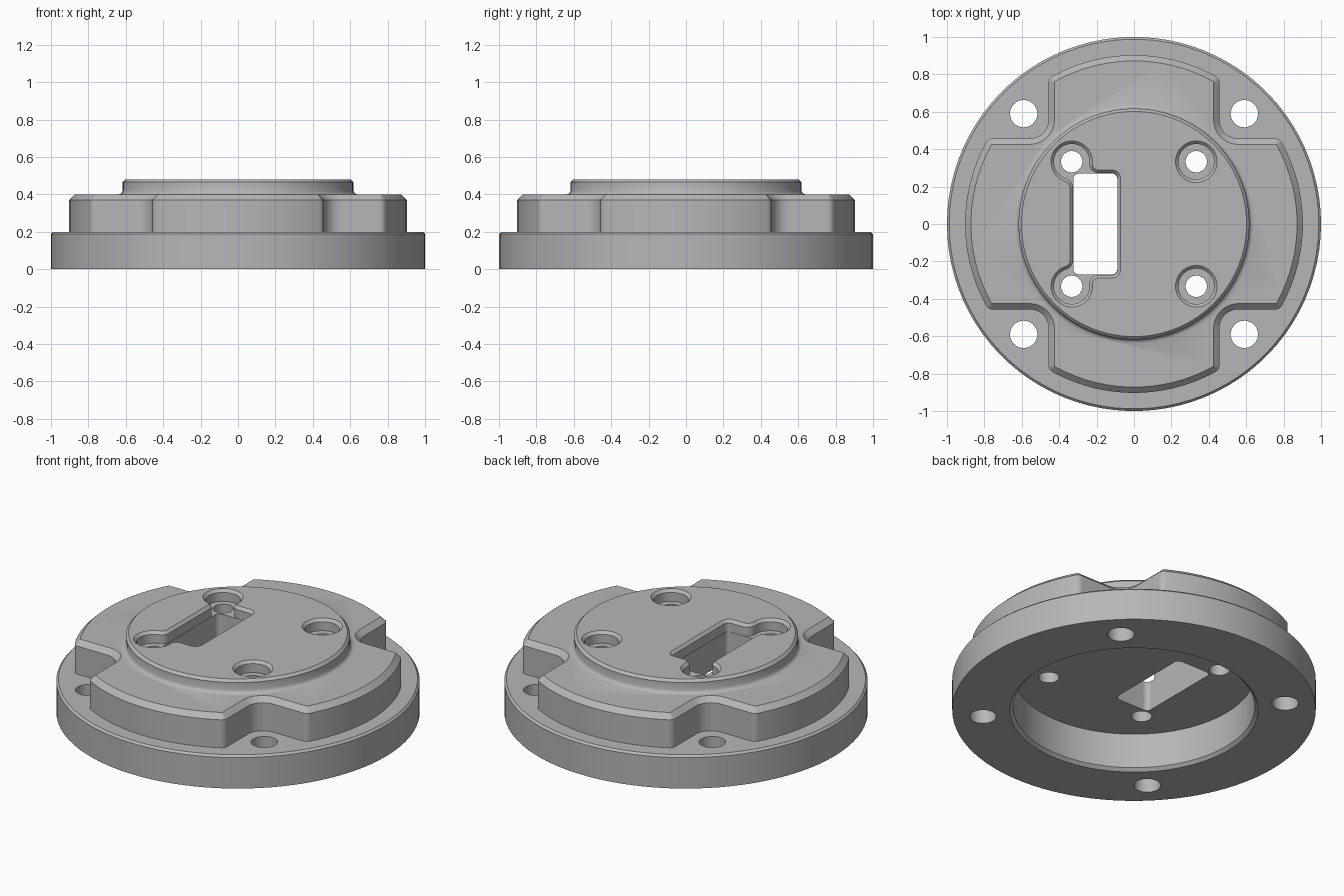
import bpy, bmesh
from math import sin, cos, radians, degrees, atan2, sqrt, ceil

if "Cube" in bpy.data.objects:
    bpy.data.objects.remove(bpy.data.objects["Cube"])

# Single material
grey = bpy.data.materials.new("machined_grey")
grey.use_nodes = True
colour = (0.47, 0.47, 0.47, 1)
grey.diffuse_color = colour
grey.node_tree.nodes["Principled BSDF"].inputs["Base Color"].default_value = colour


def outline(arcs, offset=0):
    """Closed path from tangent arcs (cx, cy, r, start, end), grown by offset.
    Arcs that turn clockwise are concave, so they shrink instead."""
    points = []
    for cx, cy, r, a0, a1 in arcs:
        radius = r + offset if a1 > a0 else r - offset
        steps = max(4, ceil(abs(a1 - a0) / 4))
        for i in range(steps + 1):
            a = radians(a0 + (a1 - a0) * i / steps)
            p = (cx + radius * cos(a), cy + radius * sin(a))
            if not points or abs(p[0] - points[-1][0]) + abs(p[1] - points[-1][1]) > 1e-4:
                points.append(p)
    if abs(points[0][0] - points[-1][0]) + abs(points[0][1] - points[-1][1]) < 1e-4:
        points.pop()
    return points


def stack(name, arcs, levels):
    """Solid lofted through (height, offset) levels of one outline."""
    bm = bmesh.new()
    rings = [[bm.verts.new((x, y, z)) for x, y in outline(arcs, d)] for z, d in levels]
    n = len(rings[0])
    for low, high in zip(rings, rings[1:]):
        for i in range(n):
            j = (i + 1) % n
            bm.faces.new((low[i], low[j], high[j], high[i]))
    bm.faces.new(rings[0][::-1])
    bm.faces.new(rings[-1])
    mesh = bpy.data.meshes.new(name)
    bm.to_mesh(mesh)
    bm.free()
    mesh.materials.append(grey)
    obj = bpy.data.objects.new(name, mesh)
    bpy.context.collection.objects.link(obj)
    return obj


def circle(r, x=0, y=0):
    return [(x, y, r, 0, 360)]


def combine(target, tool, operation):
    mod = target.modifiers.new(tool.name, "BOOLEAN")
    mod.operation, mod.solver, mod.object = operation, "EXACT", tool
    bpy.ops.object.select_all(action="DESELECT")
    target.select_set(True)
    bpy.context.view_layer.objects.active = target
    bpy.ops.object.modifier_apply(modifier=mod.name)
    bpy.data.objects.remove(tool)


# Round base with a chamfered rim
hub = stack("flanged_hub", circle(1), [(0, 0), (0.188, 0), (0.2, -0.012)])

# Four-lobed body: round outer edge, square notches with filleted corners
wall, rim, corner, fillet = 0.457, 0.903, 0.04, 0.1
cy = wall - corner
cx = sqrt((rim - corner) ** 2 - cy ** 2)
tip = degrees(atan2(cy, cx))
notch = wall + fillet
lobes = []
for turn in (0, 90, 180, 270):
    c, s = cos(radians(turn)), sin(radians(turn))
    for x, y, r, a0, a1 in ((0, 0, rim, -tip, tip), (cx, cy, corner, tip, 90),
                            (notch, notch, fillet, -90, -180), (cy, cx, corner, 0, 90 - tip)):
        lobes.append((x * c - y * s, x * s + y * c, r, a0 + turn, a1 + turn))
body = stack("lobed_body", lobes, [(0.1, 0), (0.37, 0), (0.4, -0.031)])
combine(hub, body, "UNION")

# Raised boss with a small foot fillet and chamfered top
boss = stack("boss", circle(0.617), [(0.3, 0.02), (0.4, 0.02), (0.404, 0.01), (0.41, 0.004),
                                     (0.42, 0), (0.465, 0), (0.48, -0.015)])
combine(hub, boss, "UNION")

# Underside recess
recess = stack("recess", circle(0.665), [(-0.05, 0.018), (0, 0.018), (0.018, 0), (0.23, 0)])
combine(hub, recess, "DIFFERENCE")

# Pocket: slot blended into the two counterbores beside it
px, bore, blend, r = 0.333, 0.095, 0.05, 0.03
left, right, top = -0.326, -0.087, 0.272
reach = bore + blend
f1x, f1y = -px + sqrt(reach ** 2 - (top + blend - px) ** 2), top + blend
f2x = left - blend
f2y = px - sqrt(reach ** 2 - (f2x + px) ** 2)
a1 = degrees(atan2(f1y - px, f1x + px))
a2 = degrees(atan2(f2y - px, f2x + px)) + 360
half = [(right - r, top - r, r, 0, 90), (f1x, f1y, blend, -90, a1 - 180),
        (-px, px, bore, a1, a2), (f2x, f2y, blend, a2 - 180, 0)]
pocket = half + [(x, -y, q, -e, -b) for x, y, q, b, e in reversed(half)]
counterbore = [(0.41, 0), (0.464, 0), (0.48, 0.016), (0.55, 0.016)]
combine(hub, stack("pocket", pocket, counterbore), "DIFFERENCE")

# Through slot
e = 0.002
slot = [(x, y, r, a, a + 90) for x, y, a in (
    (right - r - e, top - r - e, 0), (left + r + e, top - r - e, 90),
    (left + r + e, r + e - top, 180), (right - r - e, r + e - top, 270))]
combine(hub, stack("slot", slot, [(0.1, 0), (0.6, 0)]), "DIFFERENCE")

# Counterbores on the other side, screw holes and flange holes
through = [(-0.1, 0), (0.6, 0)]
for sy in (-1, 1):
    combine(hub, stack("counterbore", circle(bore, px, sy * px), counterbore), "DIFFERENCE")
    for sx in (-1, 1):
        combine(hub, stack("screw_hole", circle(0.057, sx * px, sy * px), through), "DIFFERENCE")
        combine(hub, stack("flange_hole", circle(0.073, sx * 0.59, sy * 0.59), through), "DIFFERENCE")

# Smooth curved walls, crisp edges
hub.select_set(True)
bpy.context.view_layer.objects.active = hub
bpy.ops.object.shade_smooth_by_angle(angle=radians(25))
